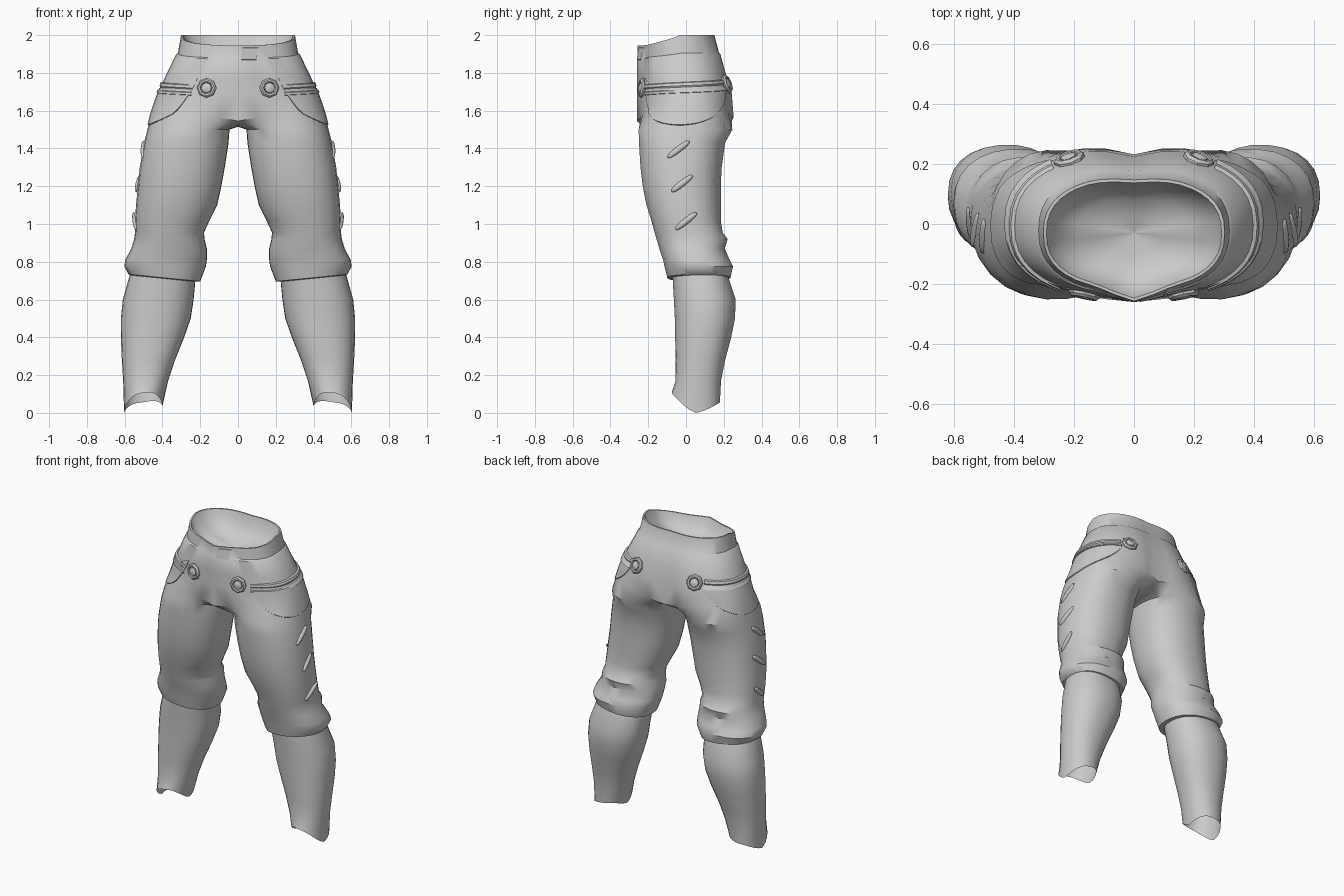
import bpy, math
from math import sin, cos, pi, radians
from mathutils import Vector
from mathutils.bvhtree import BVHTree

if "Cube" in bpy.data.objects:
    bpy.data.objects.remove(bpy.data.objects["Cube"])

ARC, INNER = 20, 8            # points round the outside / along the inside of a leg


def make(name, verts, faces, mirror=True, angle=40):
    me = bpy.data.meshes.new(name)
    me.from_pydata([tuple(v) for v in verts], [], faces)
    ob = bpy.data.objects.new(name, me)
    bpy.context.collection.objects.link(ob)
    bpy.ops.object.select_all(action='DESELECT')
    bpy.context.view_layer.objects.active = ob
    ob.select_set(True)
    bpy.ops.object.shade_smooth_by_angle(angle=radians(angle))
    if mirror:
        m = ob.modifiers.new("Mirror", 'MIRROR')
        m.merge_threshold = 0.002
    return ob


def spow(v, n):
    return math.copysign(abs(v) ** (2 / n), v)


def hip_row(z, w, yf, yb, vee, cleft, drop, dip=0):
    """Half ring from front centre round the hip to back centre."""
    row = []
    for k in range(ARC + 1):
        t = pi * k / ARC
        c = cos(t)
        x = 0 if k in (0, ARC) else w * spow(sin(t), 2.4)
        y = (yf + yb) / 2 - (yb - yf) / 2 * spow(c, 2.4)
        near = max(0, 1 - x / 0.13)
        y -= near * (vee if c > 0 else cleft)
        dip_here = dip * max(0, 1 - x / 0.3)
        row.append(Vector((x, y, z - drop * max(0, c) ** 0.7 - dip_here)))
    return row


def leg_row(z, xi, xo, yf, yb, tilt=0, hem=False):
    """Closed ring; the first ARC+1 points face outwards."""
    row = []
    angs = [radians(-140 + 280 * k / ARC) for k in range(ARC + 1)]
    angs += [radians(140 + 80 * k / INNER) for k in range(1, INNER)]
    cx, cy = (xi + xo) / 2, (yf + yb) / 2
    for a in angs:
        dx = (xo - xi) / 2 * spow(cos(a), 2.25)
        y = cy + (yb - yf) / 2 * spow(sin(a), 2.25)
        zz = z + tilt * dx
        if hem:
            s = sin(a)
            zz += (0.105 if s < 0 else 0.055) * abs(s) ** 1.25 + 0.035 * max(0, -cos(a))
        row.append(Vector((cx + dx, y, zz)))
    return row


def bridge(a, b, n, closed):
    return [(a + k, b + k, b + (k + 1) % n, a + (k + 1) % n) if closed else
            (a + k, b + k, b + k + 1, a + k + 1) for k in range(n if closed else n - 1)]


def loft(rows, closed):
    n = len(rows[0])
    faces = []
    for i in range(len(rows) - 1):
        faces += bridge(i * n, (i + 1) * n, n, closed)
    return [v for r in rows for v in r], faces


# Trousers: waist and hips, then the crotch line, then thigh and knee cuff
hips = [hip_row(*r) for r in (
    (2.00, .292, -.207, .147, .04, .01, .055),
    (2.00, .302, -.217, .157, .04, .01, .055),
    (1.905, .318, -.227, .182, .03, .01, .025),
    (1.898, .328, -.235, .190, .025, .012, .025),
    (1.78, .385, -.239, .225, .02, .02, .005),
    (1.70, .420, -.244, .252, .015, .027, 0, .01),
    (1.60, .455, -.250, .262, .01, .03, 0, .055))]
verts, faces = loft(hips, False)
start = len(verts) - (ARC + 1)
front, back = hips[-1][0], hips[-1][-1]
for k in range(1, INNER):
    u = k / INNER
    p = back.lerp(front, u)
    p.z -= 0.03 * sin(pi * u) ** 0.6
    verts.append(p)
thigh = [leg_row(*r) for r in (
    (1.50, .045, .480, -.252, .247), (1.43, .050, .497, -.250, .208),
    (1.30, .070, .520, -.242, .190), (1.20, .088, .530, -.230, .185),
    (1.10, .110, .540, -.210, .185), (1.02, .150, .545, -.185, .185),
    (.955, .180, .545, -.167, .195), (.920, .177, .550, -.157, .222),
    (.870, .165, .565, -.142, .206), (.810, .165, .597, -.122, .232),
    (.775, .170, .602, -.115, .250), (.715, .200, .580, -.100, .236, .1),
    (.712, .232, .570, -.075, .220, .1))]
n = ARC + INNER
base = len(verts)
tv, tf = loft(thigh, True)
faces += bridge(start, base, n, True) + [tuple(i + base for i in f) for f in tf]
verts += tv
make("trousers", verts, faces)
skin = BVHTree.FromPolygons(verts, faces)

# Bowl-shaped lining closing the inside of the waist
rim, mid = hips[0], Vector((0, -.03, 0))
lining = []
for s, d in ((.002, .14), (.35, .13), (.65, .11), (.88, .07), (1, 0)):
    lining.append([Vector((p.x * s, mid.y + (p.y - mid.y) * s,
                           1.975 + (p.z - 1.975) * s - d)) for p in rim])
make("waist_lining", *loft(lining, False), angle=70)

# Lower legs with a cut-away hem
make("lower_leg", *loft([leg_row(*r) for r in (
    (.725, .225, .570, -.072, .222, .1), (.60, .235, .610, -.065, .264),
    (.50, .250, .620, -.060, .260), (.40, .285, .620, -.058, .240),
    (.28, .333, .615, -.056, .208), (.17, .370, .608, -.056, .186))]
    + [leg_row(0, .400, .603, -.076, .180, 0, True)], True))


def on_skin(ang, z, off=0):
    """Point on the trousers in a direction from inside the leg, pushed out by off."""
    d = Vector((cos(radians(ang)), sin(radians(ang)), 0))
    p = skin.ray_cast(Vector((0.2, 0, z)), d)[0]
    return p + d * off


def patch(name, a0, a1, steps, profile, mirror=True):
    """Strip laid on the trousers; profile(u) gives a list of (z, offset)."""
    rows = []
    for k in range(steps + 1):
        u = k / steps
        rows.append([on_skin(a0 + (a1 - a0) * u, z, o) for z, o in profile(u)])
    v, f = loft(rows, False)
    make(name, v, [q[::-1] for q in f], mirror)


# Hip pockets with doubled top band, and the waist tab
def pocket(u):
    top = 1.72 + 0.06 * max(0, 1 - u * 5)
    depth = 0.01 + 0.19 * sin(pi * u) ** 0.75
    return [(top - depth * v, o) for v, o in
            ((0, .006), (.33, .006), (.66, .006), (.97, .006), (1, -.003))]


def band(u):
    z = 1.708 + 0.025 * u
    return [(z + d, o) for d, o in ((.032, -.004), (.027, .011), (.012, .011), (.004, .004),
                                    (-.008, .004), (-.013, .011), (-.025, .011), (-.03, -.004))]


patch("pocket", -86, 72, 24, pocket)
patch("pocket_band", -78, 70, 24, band)
patch("waist_tab", -125, -113, 3,
      lambda u: [(1.935, -.003), (1.932, .006), (1.87, .006), (1.867, -.003)], False)

# Raised slashes down the outer thigh
for y, z in ((-.04, 1.395), (-.02, 1.215), (0, 1.015)):
    hit = skin.ray_cast(Vector((0.9, y, z)), Vector((-1, 0, 0)))
    nrm = hit[1] if hit[1].x > 0 else -hit[1]
    along = Vector((0, cos(radians(38)), sin(radians(38))))
    along = (along - nrm * along.dot(nrm)).normalized()
    side = nrm.cross(along)
    rows = []
    for i in range(9):
        t = pi * i / 8
        w = sin(t) ** 0.7 if 0 < i < 8 else 0.02
        rows.append([hit[0] + along * (-.072 * cos(t)) + side * (.017 * w * cos(pi * j / 6))
                     + nrm * (.016 * w * sin(pi * j / 6) - .002) for j in range(7)])
    make("thigh_slash", *loft(rows, False))


# Round studs front and back
def stud(name, x, z, sign):
    hit = skin.ray_cast(Vector((x, sign, z)), Vector((0, -sign, 0)))
    nrm = hit[1] if hit[1].y * sign > 0 else -hit[1]
    rot = nrm.to_track_quat('Z', 'Y').to_matrix()
    prof = ((.052, -.012), (.052, .008), (.044, .017), (.034, .016), (.029, .006),
            (.027, .014), (.014, .019), (.0005, .02))
    rows = [[hit[0] + rot @ Vector((r * cos(pi * k / 4), r * sin(pi * k / 4), h))
             for k in range(8)] for r, h in prof]
    make(name, *loft(rows, True), angle=35)


stud("front_stud", .165, 1.72, -1)
stud("back_stud", .215, 1.74, 1)
